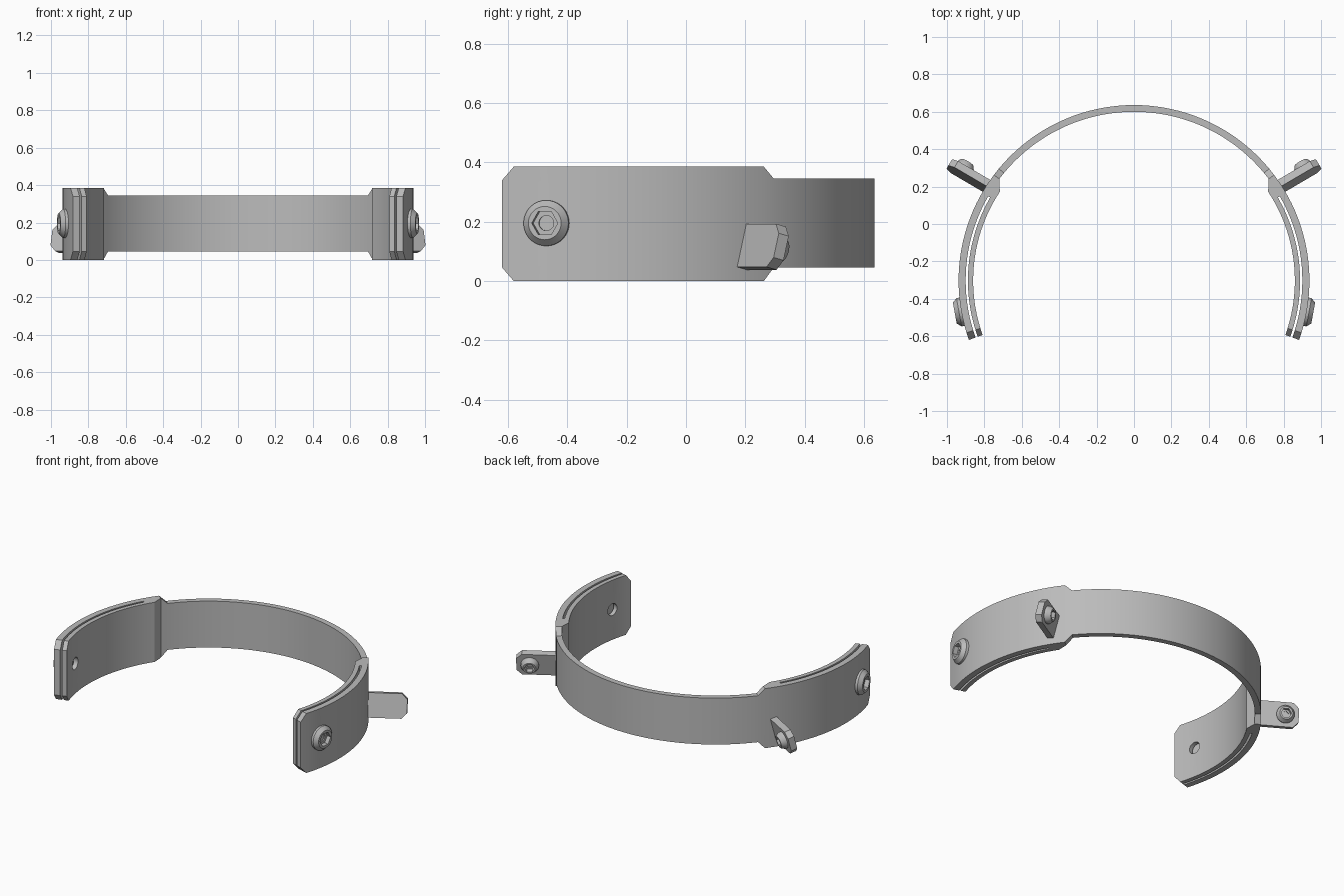
import bpy, bmesh
from math import radians, cos, sin, pi
from mathutils import Matrix, Vector

if "Cube" in bpy.data.objects:
    bpy.data.objects.remove(bpy.data.objects["Cube"], do_unlink=True)

CENTRE = Vector((0, -0.302, 0))   # centre of the ring arc
R_OUT, R_BAND, R_CLAMP = 0.938, 0.902, 0.86
HEIGHT, LIP = 0.385, 0.045

grey = bpy.data.materials.new("plain grey")
grey.use_nodes = True
colour = (0.5, 0.5, 0.5, 1)
grey.diffuse_color = colour
grey.node_tree.nodes["Principled BSDF"].inputs["Base Color"].default_value = colour


def make_object(name, bm, matrix=None, mirror=False):
    if matrix:
        bm.transform(matrix)
    bmesh.ops.recalc_face_normals(bm, faces=bm.faces)
    mesh = bpy.data.meshes.new(name)
    bm.to_mesh(mesh)
    bm.free()
    mesh.materials.append(grey)
    obj = bpy.data.objects.new(name, mesh)
    bpy.context.collection.objects.link(obj)
    if mirror:
        obj.modifiers.new("mirror", 'MIRROR').use_mirror_merge = False
    return obj


def bridge(bm, a, b):
    for i in range(len(a)):
        j = (i + 1) % len(a)
        bm.faces.new((a[i], a[j], b[j], b[i]))


def arc_solid(name, stations, mirror=False):
    """Sweep a rectangle (angle, inner, outer, low, high) round the centre."""
    bm = bmesh.new()
    rings = []
    for angle, inner, outer, low, high in stations:
        d = Vector((cos(radians(angle)), sin(radians(angle)), 0))
        rings.append([bm.verts.new(CENTRE + d * r + Vector((0, 0, z)))
                      for r, z in ((inner, low), (outer, low), (outer, high), (inner, high))])
    for a, b in zip(rings, rings[1:]):
        bridge(bm, a, b)
    bm.faces.new(rings[0])
    bm.faces.new(rings[-1])
    return make_object(name, bm, mirror=mirror)


def ring_solid(name, profile, matrix):
    """Closed lathe; profile rows are (radius, height, is_hexagon)."""
    bm = bmesh.new()
    rings = []
    for radius, height, is_hex in profile:
        ring = []
        for i in range(36):
            t = 2 * pi * i / 36
            r = radius * cos(pi / 6) / cos(t % (pi / 3) - pi / 6) if is_hex else radius
            ring.append(bm.verts.new((r * cos(t), r * sin(t), height)))
        rings.append(ring)
    for i, ring in enumerate(rings):
        bridge(bm, ring, rings[(i + 1) % len(rings)])
    return make_object(name, bm, matrix, mirror=True)


def bolt(name, r, h, matrix):
    profile = [(r, -0.015, False), (r, 0.35 * h, False), (0.73 * r, h, False),
               (0.58 * r, h, True), (0.58 * r, 0.2 * h, True),
               (0.33 * r, 0.2 * h, False), (0.33 * r, -0.015, False)]
    return ring_solid(name, profile, matrix)


def hole_cutter(radius, low, high, matrix):
    bm = bmesh.new()
    bmesh.ops.create_cone(bm, cap_ends=True, segments=36, radius1=radius, radius2=radius,
                          depth=high - low)
    bm.transform(Matrix.Translation((0, 0, (low + high) / 2)))
    cutter = make_object("cutter", bm, matrix, mirror=True)
    cutter.hide_render = True
    return cutter


def apply_all(obj):
    bpy.context.view_layer.objects.active = obj
    for mod in list(obj.modifiers):
        bpy.ops.object.modifier_apply(modifier=mod.name)


def cut(obj, cutters):
    for cutter in cutters:
        mod = obj.modifiers.new("cut", 'BOOLEAN')
        mod.operation = 'DIFFERENCE'
        mod.solver = 'EXACT'
        mod.object = cutter
    apply_all(obj)
    for cutter in cutters:
        bpy.data.objects.remove(cutter, do_unlink=True)


def axes(x, y, z, origin):
    m = Matrix((x, y, z)).transposed().to_4x4()
    m.translation = origin
    return m


# Ring band: chamfered clamp ends, stepping down to the thin back band
END = -19.8
half = [(END, R_CLAMP, R_OUT, LIP, HEIGHT - LIP)]
half += [(-17.3 + 50.8 * i / 20, R_CLAMP, R_OUT, 0, HEIGHT) for i in range(21)]
half += [(37.0, R_BAND, R_OUT, 0, HEIGHT)]
half += [(39.6 + 50.4 * i / 20, R_BAND, R_OUT, LIP, HEIGHT - LIP + 0.005) for i in range(21)]
band = arc_solid("ring_band", half + [(180 - s[0], *s[1:]) for s in half[-2::-1]])

# Slits in the clamp ends
slit = arc_solid("cutter", [(-25 + 55 * i / 22, 0.888, 0.9, -0.1, 0.5) for i in range(23)], True)

# Clamp bolts, pointing outward along the radius
angle = radians(-10.3)
out = Vector((cos(angle), sin(angle), 0))
side = Vector((-sin(angle), cos(angle), 0))
clamp_frame = axes(side, Vector((0, 0, 1)), out, CENTRE + out * R_OUT + Vector((0, 0, 0.195)))
cut(band, [slit, hole_cutter(0.026, -0.2, 0.1, clamp_frame),
           hole_cutter(0.038, -0.2, -0.044, clamp_frame)])
parts = [band, bolt("clamp_bolts", 0.077, 0.036, clamp_frame)]

# Tilted side tabs with clipped corners
angle, tilt = radians(30.4), radians(14)
u = Vector((cos(angle), sin(angle), 0))
v = Vector((-sin(angle), cos(angle), 0))
up = Vector((0, 0, 1))
w = v * sin(tilt) + up * cos(tilt)
n = v * cos(tilt) - up * sin(tilt)
tab_frame = axes(u, w, n, CENTRE + v * 0.018 + up * 0.12)
THICK, H, TIP, CLIP = 0.04, 0.075, 1.167, 0.033
outline = [(0.915, -H), (TIP - CLIP, -H), (TIP, CLIP - H),
           (TIP, H - CLIP), (TIP - CLIP, H), (0.915, H)]
bm = bmesh.new()
front = [bm.verts.new((x, y, 0)) for x, y in outline]
back = [bm.verts.new((x, y, THICK)) for x, y in outline]
bridge(bm, front, back)
bm.faces.new(front)
bm.faces.new(back)
tabs = make_object("side_tabs", bm, tab_frame, mirror=True)
apply_all(tabs)
bolt_frame = tab_frame @ Matrix.Translation((1.087, 0, THICK))
cut(tabs, [hole_cutter(0.028, -0.1, 0.1, bolt_frame)])
parts += [tabs, bolt("tab_bolts", 0.053, 0.036, bolt_frame)]

# Finish: bake the mirrors and smooth the curved faces
for part in parts:
    apply_all(part)
    bpy.ops.object.select_all(action='DESELECT')
    part.select_set(True)
    bpy.ops.object.shade_smooth_by_angle(angle=radians(30))
